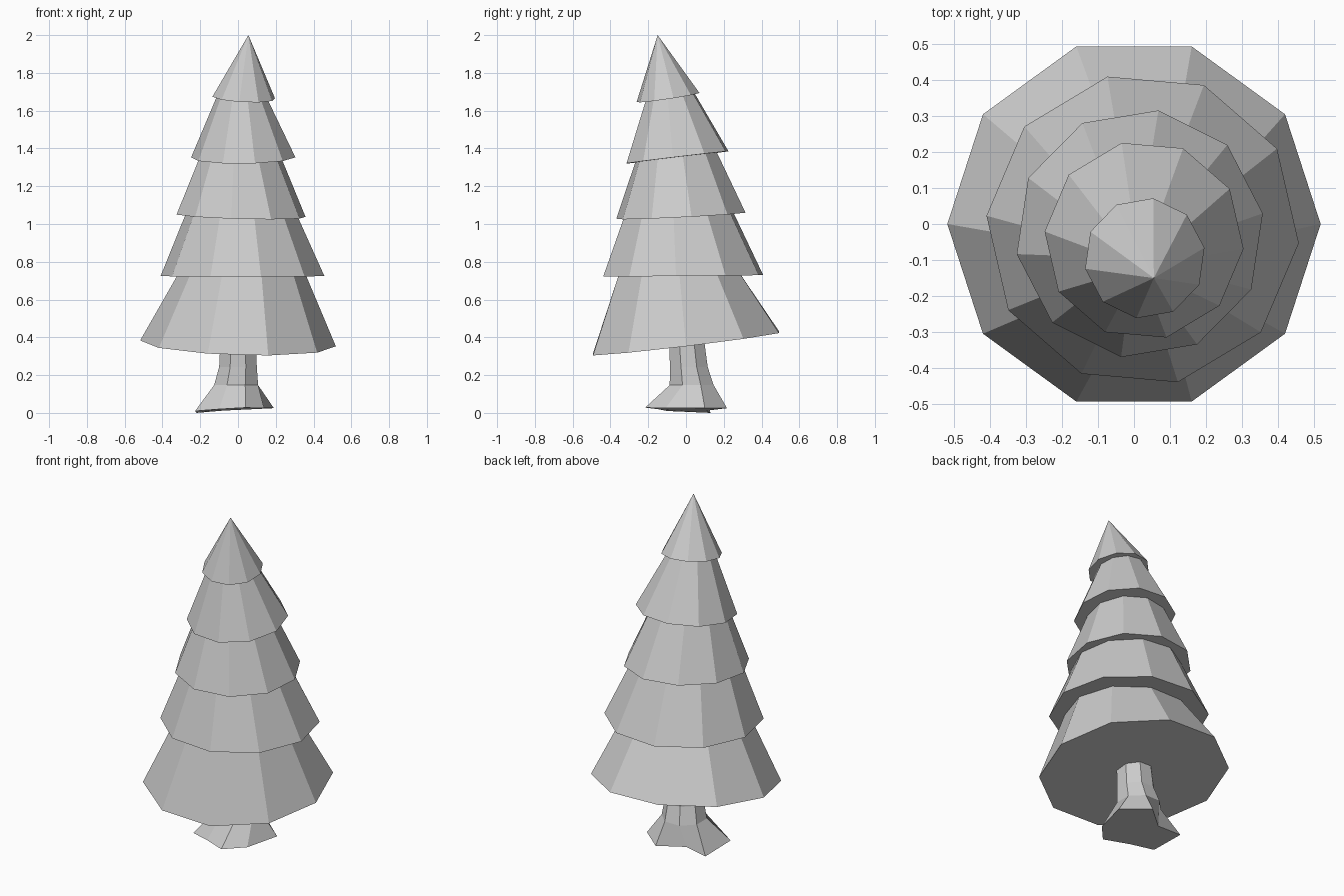
import bpy, bmesh
from math import cos, sin, radians, tau
from mathutils import Vector

if "Cube" in bpy.data.objects:
    bpy.data.objects.remove(bpy.data.objects["Cube"])


def loft(name, rings):
    """Skin a list of rings into a closed flat-shaded mesh; a one-point ring is an apex."""
    bm = bmesh.new()
    loops = [[bm.verts.new(p) for p in ring] for ring in rings]
    for a, b in zip(loops, loops[1:]):
        n = len(a)
        for i in range(n):
            j = (i + 1) % n
            bm.faces.new([a[i], a[j], b[0]] if len(b) == 1 else [a[i], a[j], b[j], b[i]])
    bm.faces.new(loops[0][::-1])
    if len(loops[-1]) > 1:
        bm.faces.new(loops[-1])
    bmesh.ops.recalc_face_normals(bm, faces=bm.faces)
    me = bpy.data.meshes.new(name)
    bm.to_mesh(me)
    bm.free()
    ob = bpy.data.objects.new(name, me)
    bpy.context.collection.objects.link(ob)
    return ob


def ring(cx, cy, r, n, start, plane):
    """Regular ring lying on the tilted plane (z at centre, x slope, y slope)."""
    z, sx, sy = plane
    pts = []
    for i in range(n):
        a = radians(start) + tau * i / n
        dx, dy = r * cos(a), r * sin(a)
        pts.append(Vector((cx + dx, cy + dy, z + sx * dx + sy * dy)))
    return pts


# Branch tiers: base centre, radius, twist, base plane, then top centre and radius
tiers = [
    (0, 0, 0.518, 0, (0.368, -0.03, 0.12), (0.02, -0.035, 0.338)),
    (0.024, -0.015, 0.435, -5, (0.725, 0, 0.01), (0.02, -0.04, 0.295)),
    (0.016, -0.027, 0.346, 9.4, (1.044, -0.025, 0.05), (0.01, -0.053, 0.215)),
    (0.028, -0.045, 0.277, -5, (1.353, 0.01, 0.12), (0.022, -0.085, 0.130)),
    (0.03, -0.095, 0.168, 10, (1.67, -0.05, 0.15), None),
]
for i, (cx, cy, r, twist, plane, top) in enumerate(tiers):
    base = ring(cx, cy, r, 10, twist, plane)
    if top:
        z, sx, sy = tiers[i + 1][4]
        upper = ring(*top, 10, twist, (z + 0.008, sx, sy))
    else:
        upper = [Vector((0.055, -0.15, 2.0))]
    loft(f"branch_tier_{i + 1}", [base, upper])

# Trunk with uneven flared roots
roots = [(0.19, 0.10, 0.025), (0.05, 0.217, 0.025), (-0.08, 0.11, 0.012),
         (-0.22, 0.13, 0.0), (-0.227, -0.10, 0.01), (-0.10, -0.15, 0.02),
         (0.04, -0.216, 0.028), (0.138, -0.108, 0.025)]
loft("trunk", [
    [Vector(p) for p in roots],
    ring(-0.01, 0.03, 0.126, 8, 22.5, (0.147, 0, 0)),
    ring(0, 0.015, 0.108, 8, 22.5, (0.243, 0, 0)),
    ring(0, 0, 0.099, 8, 22.5, (0.42, 0, 0)),
])
